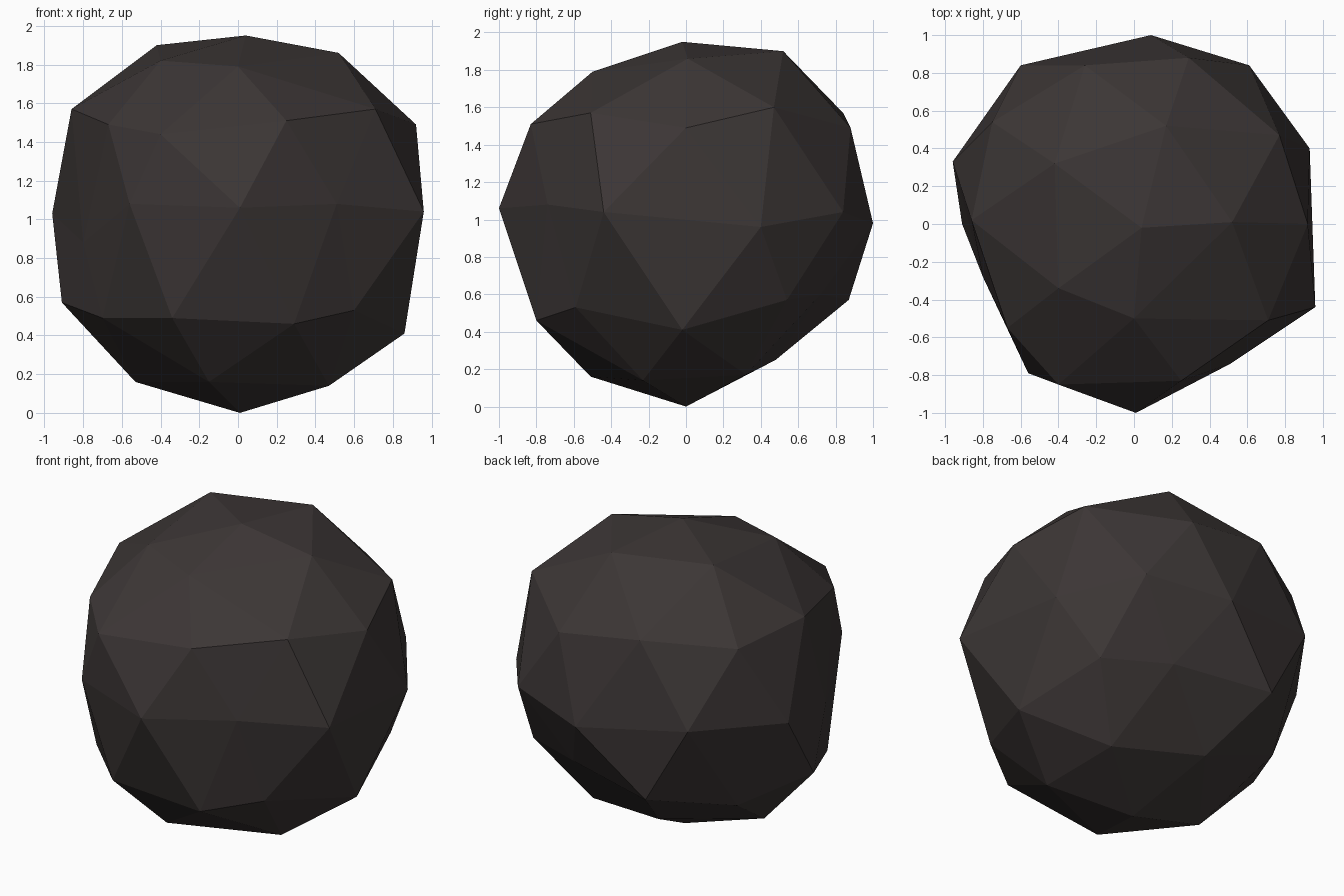
import bpy, bmesh
from mathutils import Vector

# Knobbly stone: a 42-corner icosphere with each corner pulled to its own place
CENTRE = Vector((0, 0, 0.97))
top_cap = [(.04, -.02, 1.95), (0, -.50, 1.79), (-.40, -.34, 1.82),
           (-.42, .32, 1.90), (.17, .52, 1.90), (.52, .01, 1.86)]
upper_ring = [(.25, -.83, 1.51), (-.40, -.85, 1.44), (-.67, -.55, 1.49),
              (-.86, .02, 1.57), (-.75, .54, 1.53), (-.26, .84, 1.57),
              (.29, .88, 1.49), (.77, .47, 1.60), (.92, 0, 1.49), (.71, -.51, 1.57)]
waist_ring = [(.01, -1, 1.06), (-.56, -.79, 1.08), (-.80, -.28, .88),
              (-.96, .33, 1.03), (-.60, .84, 1.07), (.09, 1, .98),
              (.61, .84, 1.04), (.93, .40, .96), (.96, -.44, 1.04), (.51, -.74, 1.08)]
lower_ring = [(.29, -.80, .46), (-.34, -.79, .49), (-.70, -.44, .49),
              (-.91, 0, .57), (-.68, .45, .47), (-.32, .87, .57),
              (.30, .72, .60), (.71, .54, .57), (.86, -.02, .41), (.60, -.59, .53)]
base_cap = [(.01, 0, 0), (.47, -.23, .14), (-.15, -.51, .16),
            (-.53, -.04, .16), (-.14, .48, .25), (.44, .32, .17)]

bm = bmesh.new()
bmesh.ops.create_icosphere(bm, subdivisions=2, radius=1)
free = set(bm.verts)
moves = {}
for p in top_cap + upper_ring + waist_ring + lower_ring + base_cap:
    direction = (Vector(p) - CENTRE).normalized()
    v = min(free, key=lambda u: (u.co - direction).length)
    free.discard(v)
    moves[v] = Vector(p)
for v, p in moves.items():
    v.co = p
bmesh.ops.recalc_face_normals(bm, faces=bm.faces[:])

mesh = bpy.data.meshes.new("stone")
bm.to_mesh(mesh)
bm.free()
stone = bpy.data.objects.new("stone", mesh)
bpy.context.collection.objects.link(stone)

# Dark warm grey, flat faces
mat = bpy.data.materials.new("dark_stone")
mat.diffuse_color = (0.045, 0.037, 0.036, 1)
mesh.materials.append(mat)
